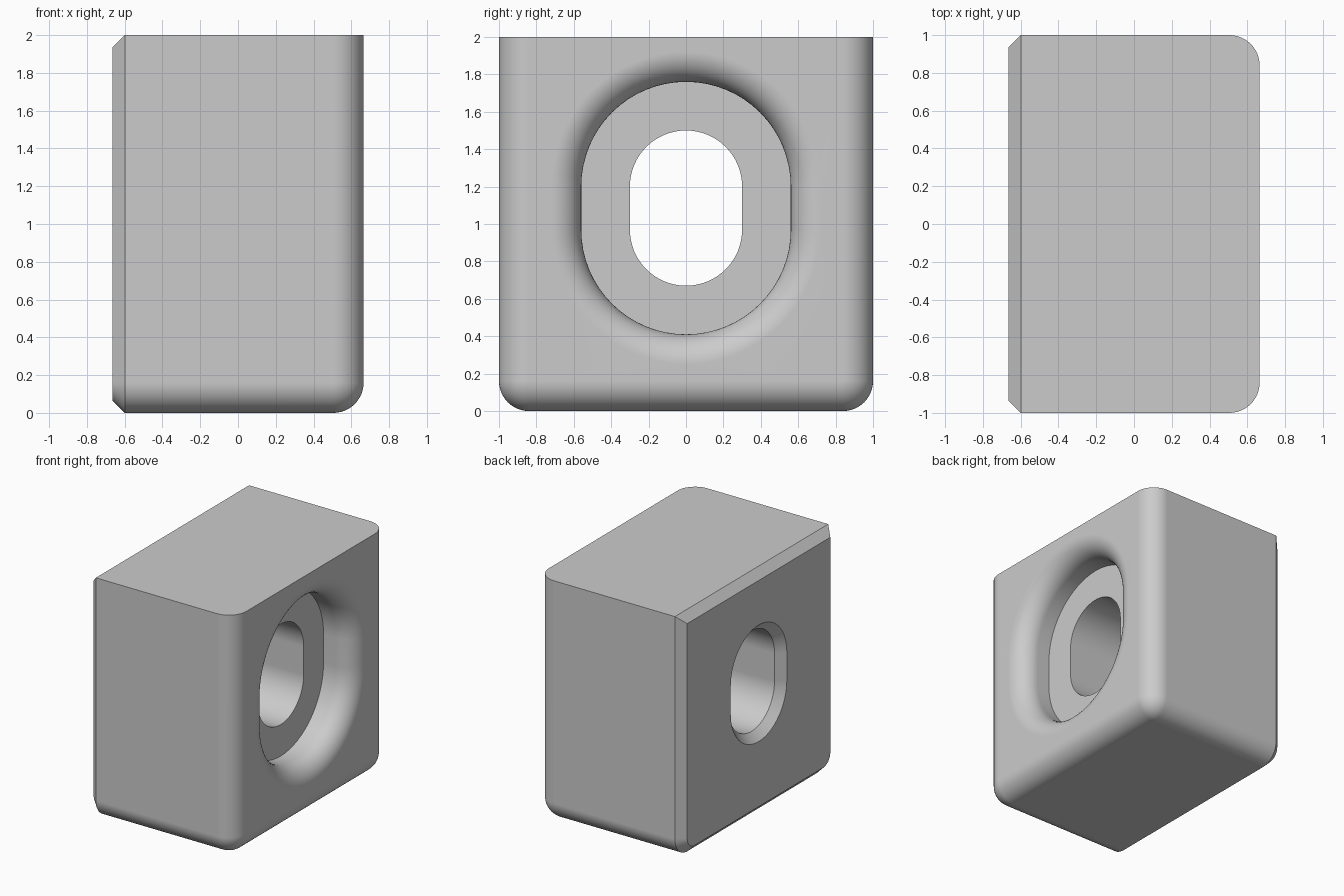
import bpy, bmesh
from math import sin, cos, pi

if "Cube" in bpy.data.objects:
    bpy.data.objects.remove(bpy.data.objects["Cube"], do_unlink=True)

BACK, FACE, FLOOR = -0.665, 0.665, 0.39   # x of chamfered face, rounded face, recess floor
R, CH = 0.16, 0.066                       # fillet radius and chamfer size
SLOT_Z, SLOT_HALF = 1.085, 0.115          # slot centre height and half straight length
BORE, RECESS = 0.30, 0.56                 # slot radii
N = 12


def arc(cy, cz, r, start, end, n):
    return [(cy + r * cos(start + (end - start) * i / n),
             cz + r * sin(start + (end - start) * i / n)) for i in range(n + 1)]


def block_section(inset, top_inset):
    """Square outline with rounded bottom corners, shrunk by the insets."""
    r, w, top = R - inset, 1 - R, 2 - top_inset
    return ([(1 - inset, top), (inset - 1, top)]
            + arc(-w, R, r, pi, 1.5 * pi, N) + arc(w, R, r, 1.5 * pi, 2 * pi, N))


def slot_section(r):
    return (arc(0, SLOT_Z + SLOT_HALF, r, 0, pi, 32)
            + arc(0, SLOT_Z - SLOT_HALF, r, pi, 2 * pi, 32))


def loft(bm, sections):
    """Skin a list of (x, outline) sections; return first and last rings."""
    rings = [[bm.verts.new((x, y, z)) for y, z in pts] for x, pts in sections]
    for a, b in zip(rings, rings[1:]):
        for i in range(len(a)):
            j = (i + 1) % len(a)
            bm.faces.new((a[i], a[j], b[j], b[i]))
    return rings[0], rings[-1]


def ring_edges(bm, ring):
    return [bm.edges.get((ring[i - 1], ring[i])) for i in range(len(ring))]


bm = bmesh.new()
steps = [i / N * pi / 2 for i in range(N + 1)]

# Outer skin: chamfered at one end, filleted at the other
outer = [(BACK, block_section(CH, CH))]
outer += [(BACK + CH, block_section(0, 0))]
outer += [(FACE - R + R * sin(t), block_section(min(R * (1 - cos(t)), R - 1e-4), 0))
          for t in steps]
outer_back, outer_face = loft(bm, outer)

# Inner skin: chamfered bore, flat recess floor, wall and rounded rim
inner = [(BACK, slot_section(BORE + CH)), (BACK + CH, slot_section(BORE)),
         (FLOOR, slot_section(BORE)), (FLOOR, slot_section(RECESS))]
inner += [(FACE - R + R * sin(t), slot_section(RECESS + R * (1 - cos(t)))) for t in steps]
inner_back, inner_face = loft(bm, inner)

# Flat end faces around the slot
for a, b in ((outer_back, inner_back), (outer_face, inner_face)):
    bmesh.ops.triangle_fill(bm, use_beauty=True,
                            edges=ring_edges(bm, a) + ring_edges(bm, b))

bmesh.ops.remove_doubles(bm, verts=bm.verts, dist=0.0005)
bmesh.ops.recalc_face_normals(bm, faces=bm.faces)
mesh = bpy.data.meshes.new("slotted_block")
bm.to_mesh(mesh)
bm.free()

block = bpy.data.objects.new("slotted_block", mesh)
bpy.context.collection.objects.link(block)

# Plain grey
GREY = (0.6, 0.6, 0.6, 1)
mat = bpy.data.materials.new("plain_grey")
mat.use_nodes = True
mat.diffuse_color = GREY
mat.node_tree.nodes["Principled BSDF"].inputs["Base Color"].default_value = GREY
mesh.materials.append(mat)

# Smooth fillets, crisp chamfers and flat faces
bpy.ops.object.select_all(action='DESELECT')
block.select_set(True)
bpy.context.view_layer.objects.active = block
bpy.ops.object.shade_smooth_by_angle(angle=pi / 6)
normals = block.modifiers.new("flat_face_normals", 'WEIGHTED_NORMAL')
normals.keep_sharp = True
